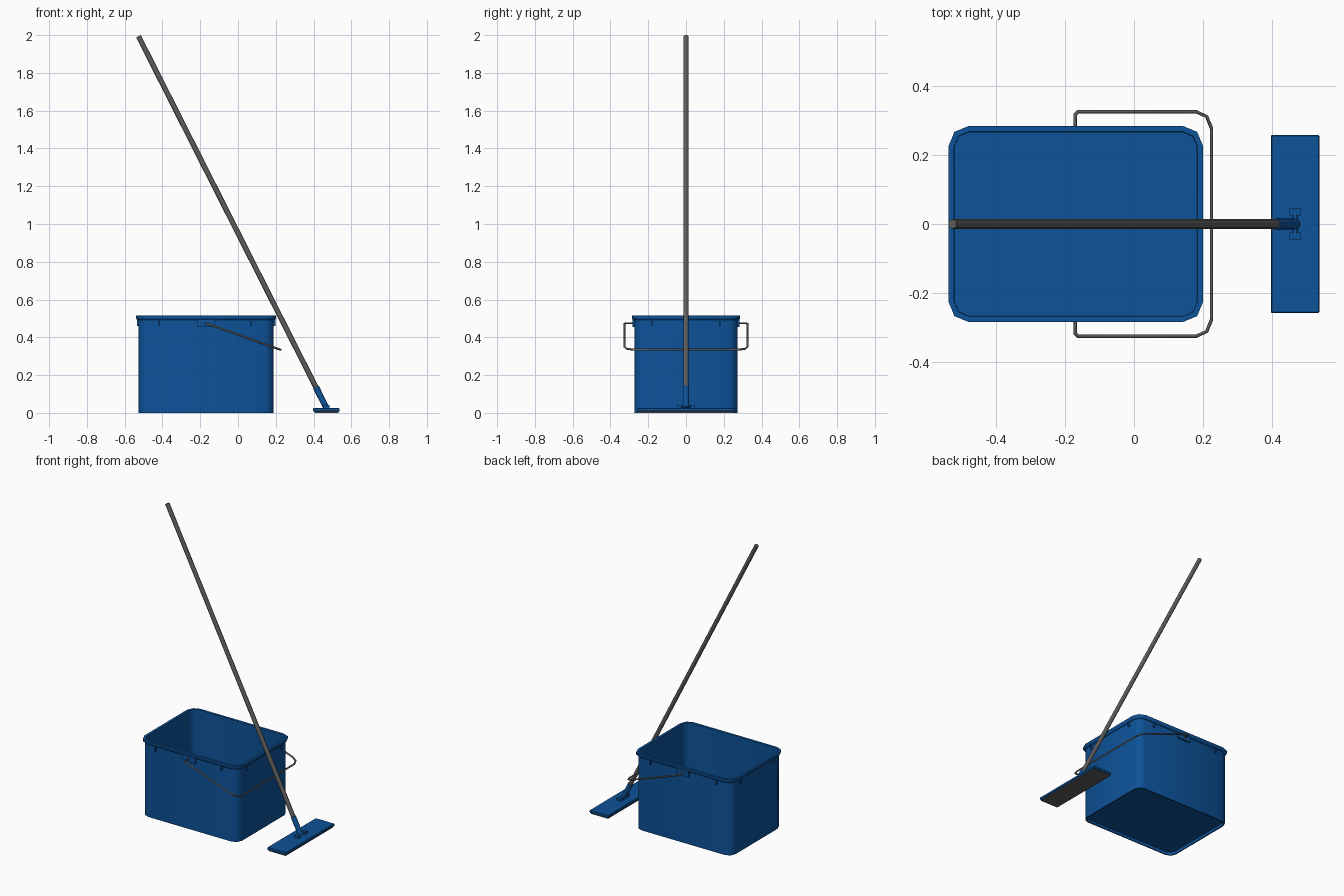
import bpy, bmesh, math
from mathutils import Vector

if "Cube" in bpy.data.objects:
    bpy.data.objects.remove(bpy.data.objects["Cube"], do_unlink=True)


def material(name, rgb):
    m = bpy.data.materials.new(name)
    m.use_nodes = True
    m.diffuse_color = (*rgb, 1)
    m.node_tree.nodes["Principled BSDF"].inputs["Base Color"].default_value = (*rgb, 1)
    return m


BLUE = material("blue plastic", (0.004, 0.085, 0.32))
GREY = material("dark grey", (0.11, 0.11, 0.108))


def finish(bm, name, mat, angle=None):
    bmesh.ops.recalc_face_normals(bm, faces=bm.faces)
    mesh = bpy.data.meshes.new(name)
    bm.to_mesh(mesh)
    bm.free()
    mesh.materials.append(mat)
    obj = bpy.data.objects.new(name, mesh)
    bpy.context.collection.objects.link(obj)
    if angle:
        bpy.ops.object.select_all(action="DESELECT")
        obj.select_set(True)
        bpy.context.view_layer.objects.active = obj
        bpy.ops.object.shade_smooth_by_angle(angle=math.radians(angle))
    return obj


def box(name, mat, lo, hi, bevel=0):
    bm = bmesh.new()
    bmesh.ops.create_cube(bm, size=1)
    lo, hi = Vector(lo), Vector(hi)
    for v in bm.verts:
        v.co = (lo + hi) / 2 + v.co * (hi - lo)
    if bevel:
        bmesh.ops.bevel(bm, geom=bm.edges[:], offset=bevel, segments=1, affect="EDGES")
    return finish(bm, name, mat)


def rod(name, mat, start, end, r1, r2, sides):
    start, end = Vector(start), Vector(end)
    axis = end - start
    bm = bmesh.new()
    bmesh.ops.create_cone(bm, cap_ends=True, segments=sides, radius1=r1, radius2=r2, depth=axis.length)
    turn = axis.to_track_quat("Z", "Y")
    for v in bm.verts:
        v.co = turn @ v.co + (start + end) / 2
    return finish(bm, name, mat, 50)


# Bucket: rounded rectangle rings, outer skin, rim, inner skin and recessed floor
CX, HX, HY, CORNER = -0.169, 0.370, 0.285, 0.06


def ring(bm, inset, z):
    r = CORNER - inset
    verts = []
    for q, (sx, sy) in enumerate(((1, 1), (-1, 1), (-1, -1), (1, -1))):
        for i in range(3):
            a = math.radians(90 * q + 45 * i)
            verts.append(bm.verts.new((CX + sx * (HX - CORNER) + r * math.cos(a),
                                       sy * (HY - CORNER) + r * math.sin(a), z)))
    return verts


bm = bmesh.new()
profile = [(0.02, 0.02), (0.02, 0), (0.013, 0), (0.013, 0.491), (0.004, 0.493),
           (0, 0.499), (0, 0.515), (0.017, 0.515), (0.019, 0.026)]
rings = [ring(bm, *p) for p in profile]
for a, b in zip(rings, rings[1:]):
    for i in range(len(a)):
        j = (i + 1) % len(a)
        bm.faces.new((a[i], a[j], b[j], b[i]))
bm.faces.new(rings[0])
bm.faces.new(rings[-1])
finish(bm, "bucket", BLUE, 50)

# Ribs under the rim and handle pivots
for side, s in (("front", -1), ("back", 1)):
    y = sorted((s * 0.268, s * 0.282))
    for x in (-0.42, 0.07):
        box(f"{side}_rib", BLUE, (x - 0.004, y[0], 0.46), (x + 0.004, y[1], 0.495))
    box(f"{side}_handle_pivot", BLUE, (-0.217, y[0], 0.456), (-0.122, y[1], 0.5))
for side, s in (("right", -1), ("left", 1)):
    x = sorted((CX + s * 0.353, CX + s * 0.367))
    for y in (-0.18, 0.18):
        box(f"{side}_rib", BLUE, (x[0], y - 0.004, 0.46), (x[1], y + 0.004, 0.495))

# Wire handle, swung down towards the left end
half = [(-0.171, 0.272), (-0.171, 0.318), (-0.162, 0.326), (0.18, 0.326), (0.211, 0.312), (0.225, 0.278)]
path = half + [(x, -y) for x, y in reversed(half)]
curve = bpy.data.curves.new("bucket_handle", "CURVE")
curve.dimensions = "3D"
curve.bevel_depth = 0.0055
curve.bevel_resolution = 1
curve.use_fill_caps = True
spline = curve.splines.new("POLY")
spline.points.add(len(path) - 1)
for p, (x, y) in zip(spline.points, path):
    p.co = (x, y, 0.475 - (x + 0.171) * 0.355, 1)
curve.materials.append(GREY)
bpy.context.collection.objects.link(bpy.data.objects.new("bucket_handle", curve))

# Mop: pole, socket, head plate, hinge brackets and pad
rod("mop_pole", GREY, (0.418, 0, 0.125), (-0.527, 0, 1.994), 0.014, 0.014, 8)
rod("mop_socket", BLUE, (0.468, 0, 0.026), (0.412, 0, 0.137), 0.016, 0.017, 12)
box("mop_head", BLUE, (0.398, -0.259, 0.007), (0.538, 0.259, 0.025), 0.003)
box("mop_pad", GREY, (0.404, -0.253, 0), (0.532, 0.253, 0.009))
rod("hinge_pin", BLUE, (0.467, -0.045, 0.034), (0.467, 0.045, 0.034), 0.007, 0.007, 8)
for s in (-1, 1):
    y = sorted((s * 0.024, s * 0.046))
    box("hinge_bracket", BLUE, (0.452, y[0], 0.022), (0.484, y[1], 0.042))
